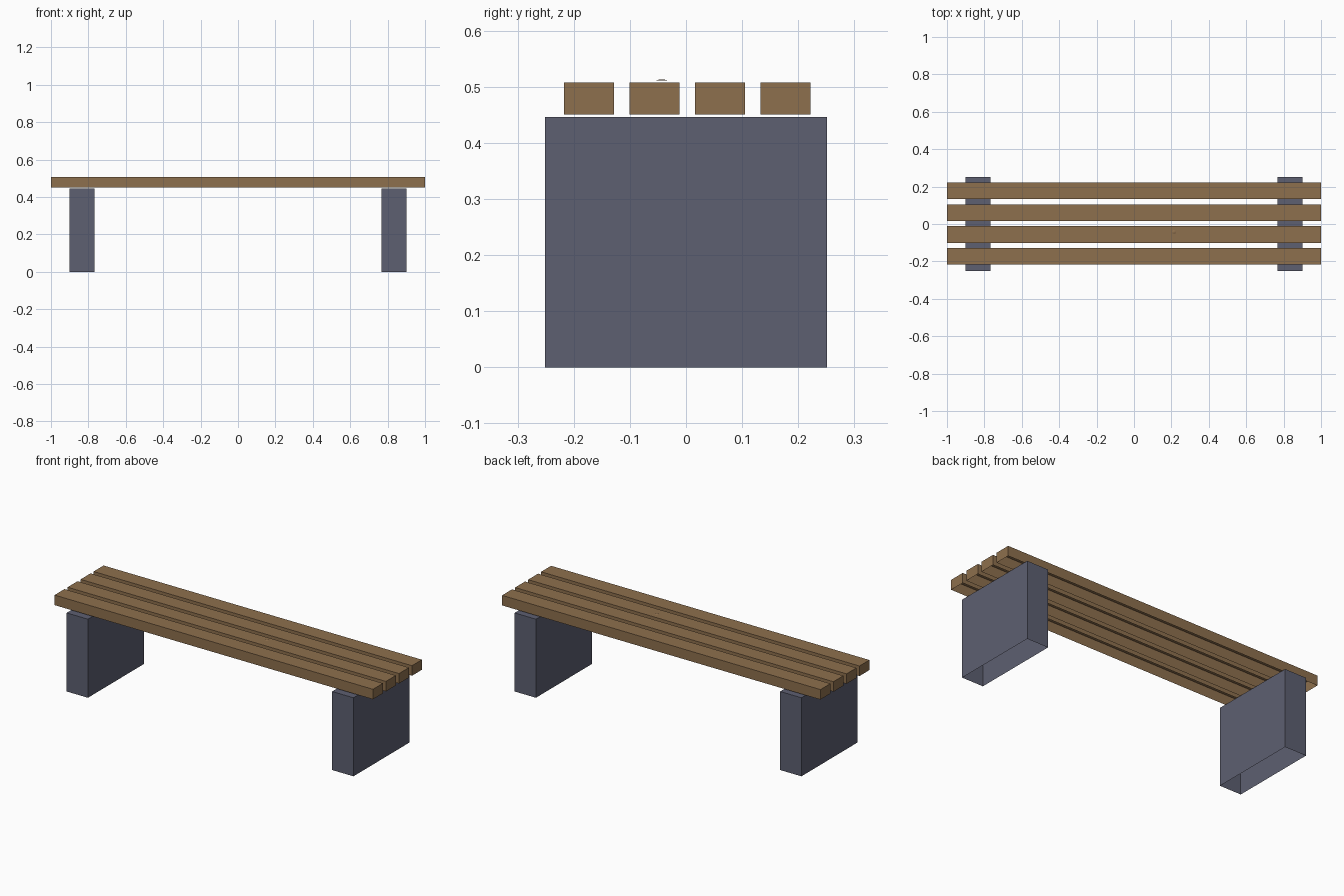
import bpy
import bmesh

if "Cube" in bpy.data.objects:
    bpy.data.objects.remove(bpy.data.objects["Cube"])


def material(name, color):
    mat = bpy.data.materials.new(name)
    mat.diffuse_color = (*color, 1)
    mat.use_nodes = True
    mat.node_tree.nodes["Principled BSDF"].inputs["Base Color"].default_value = mat.diffuse_color
    return mat


def finish(name, bm, mat):
    mesh = bpy.data.meshes.new(name)
    bm.to_mesh(mesh)
    bm.free()
    mesh.materials.append(mat)
    obj = bpy.data.objects.new(name, mesh)
    bpy.context.collection.objects.link(obj)
    return obj


def open_box(name, lo, hi, mat):
    """Box between two corners, without its underside."""
    bm = bmesh.new()
    bmesh.ops.create_cube(bm, size=1)
    for v in bm.verts:
        v.co = [(a + b) / 2 + c * (b - a) for a, b, c in zip(lo, hi, v.co)]
    bm.normal_update()
    under = [f for f in bm.faces if f.normal.z < -0.5]
    bmesh.ops.delete(bm, geom=under, context='FACES')
    return finish(name, bm, mat)


wood = material("wood", (0.27, 0.16, 0.075))
stone = material("stone", (0.11, 0.115, 0.165))

# Two block supports, hollow from below
for side, x in (("left", -0.834), ("right", 0.834)):
    open_box(f"{side}_support", (x - 0.067, -0.251, 0), (x + 0.067, 0.251, 0.446), stone)

# Four seat slats, just clear of the supports
for i in range(4):
    y = -0.173 + i * 0.1168
    open_box(f"seat_slat_{i + 1}", (-1, y - 0.0445, 0.451), (1, y + 0.0445, 0.508), wood)

# Tiny shallow stud above the second slat
bm = bmesh.new()
bmesh.ops.create_cone(bm, cap_ends=False, segments=8, radius1=0.012, radius2=0.004, depth=0.002)
bmesh.ops.holes_fill(bm, edges=[e for e in bm.edges if all(v.co.z > 0 for v in e.verts)])
stud = finish("slat_stud", bm, wood)
stud.location = (0.214, -0.043, 0.512)
